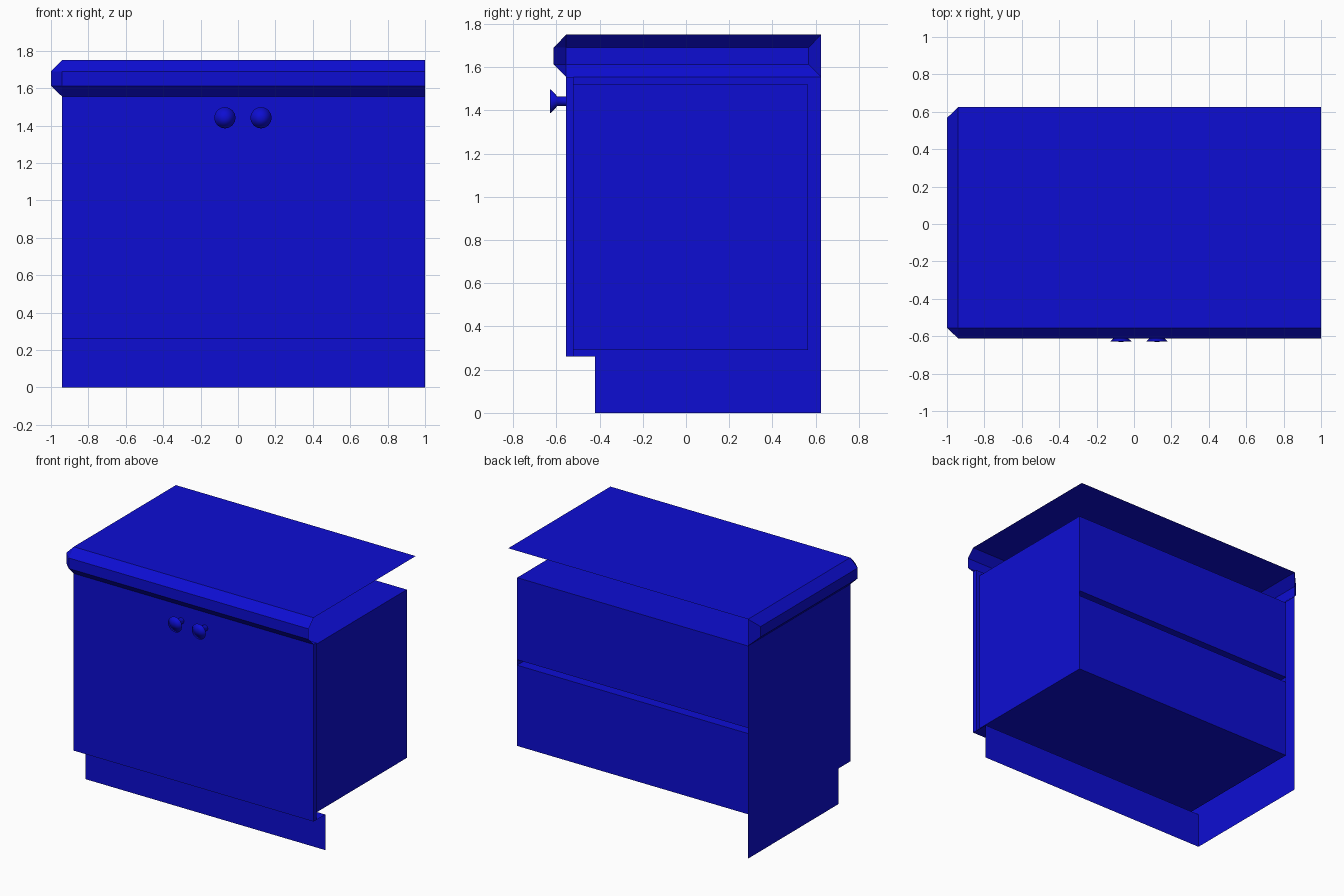
import bpy, bmesh
from math import cos, sin, tau

if "Cube" in bpy.data.objects:
    bpy.data.objects.remove(bpy.data.objects["Cube"])

blue = bpy.data.materials.new("blue_paint")
blue.diffuse_color = (0.004, 0.004, 0.65, 1)
blue.use_nodes = True
blue.node_tree.nodes["Principled BSDF"].inputs["Base Color"].default_value = blue.diffuse_color

L, R = -0.94, 1.0              # body left and right ends
FRONT, BACK = -0.555, 0.625
DOOR_BACK = -0.52
BASE, TOP = 0.26, 1.555        # body bottom and top


def loft(name, rows, extra=(), closed=False):
    """Skin faces between rows of points; extra holds additional polygons."""
    bm = bmesh.new()
    grid = [[bm.verts.new(p) for p in row] for row in rows]
    for a, b in zip(grid, grid[1:]):
        for i in range(len(a) - 1):
            bm.faces.new((a[i], a[i + 1], b[i + 1], b[i]))
    for poly in extra:
        bm.faces.new([bm.verts.new(p) for p in poly])
    bmesh.ops.remove_doubles(bm, verts=bm.verts, dist=0.0005)
    bmesh.ops.dissolve_degenerate(bm, edges=bm.edges, dist=0.0005)
    if closed:
        bmesh.ops.recalc_face_normals(bm, faces=bm.faces)
    me = bpy.data.meshes.new(name)
    bm.to_mesh(me)
    bm.free()
    me.materials.append(blue)
    ob = bpy.data.objects.new(name, me)
    bpy.context.collection.objects.link(ob)
    return ob


def at_z(path, z):
    return [(x, y, z) for x, y in path]


def at_x(path, x):
    return [(x, y, z) for y, z in path]


# Worktop: flat sheet with a bevelled rim along the front and left, open right and back
inner = [(R, FRONT), (L, FRONT), (L, FRONT), (L, BACK), (L, BACK)]
outer = [(R, -0.612), (L, -0.612), (-1.0, FRONT), (-1.0, 0.567), (L, BACK)]
loft("worktop",
     [at_z(inner, 1.75), at_z(outer, 1.69), at_z(outer, 1.613), at_z(inner, TOP)],
     extra=[at_z([(L, FRONT), (R, FRONT), (R, BACK), (L, BACK)], 1.75)])

# Door front: one thin slab across the body
slab = [(FRONT, BASE), (DOOR_BACK, BASE), (DOOR_BACK, TOP), (FRONT, TOP)]
loft("door_front", [at_x(slab + slab[:1], x) for x in (L, R)],
     extra=[at_x(slab, L), at_x(slab, R)], closed=True)

# Left side panel
side = [(L, FRONT), (L, BACK)]
loft("side_panel", [at_z(side, TOP), at_z(side, BASE)])

# Recessed plinth and the underside that joins it to the door
plinth = [(R, -0.42), (L, -0.42), (L, BACK)]
loft("plinth", [at_z(plinth, BASE), at_z(plinth, 0)])
loft("underside", [at_x([(DOOR_BACK, BASE), (-0.42, BASE)], x) for x in (L, R)])

# Inner compartment: shell with a shelf that shows as a slot in the back
wall = [(DOOR_BACK, 0.29), (0.565, 0.29), (0.565, 1.52), (DOOR_BACK, 1.52)]
shell = [wall[0], wall[1], (0.565, 0.88), (-0.4, 0.88),
         (-0.4, 0.92), (0.565, 0.92), wall[2], wall[3]]
x0, x1 = -0.91, 0.97
loft("compartment", [at_x(shell, x) for x in (x0, x1)][::-1],
     extra=[at_x(wall, x0)[::-1], at_x(wall, x1)])

# Two flared door knobs
knob_profile = [(0.022, FRONT), (0.022, -0.595), (0.057, -0.628), (0, -0.63)]
for side_name, cx in (("left", -0.07), ("right", 0.123)):
    rows = [[(cx + r * cos(tau * i / 16), y, 1.442 + r * sin(tau * i / 16))
             for i in range(17)] for r, y in knob_profile]
    knob = loft(side_name + "_knob", rows, closed=True)
    for p in knob.data.polygons:
        p.use_smooth = True
